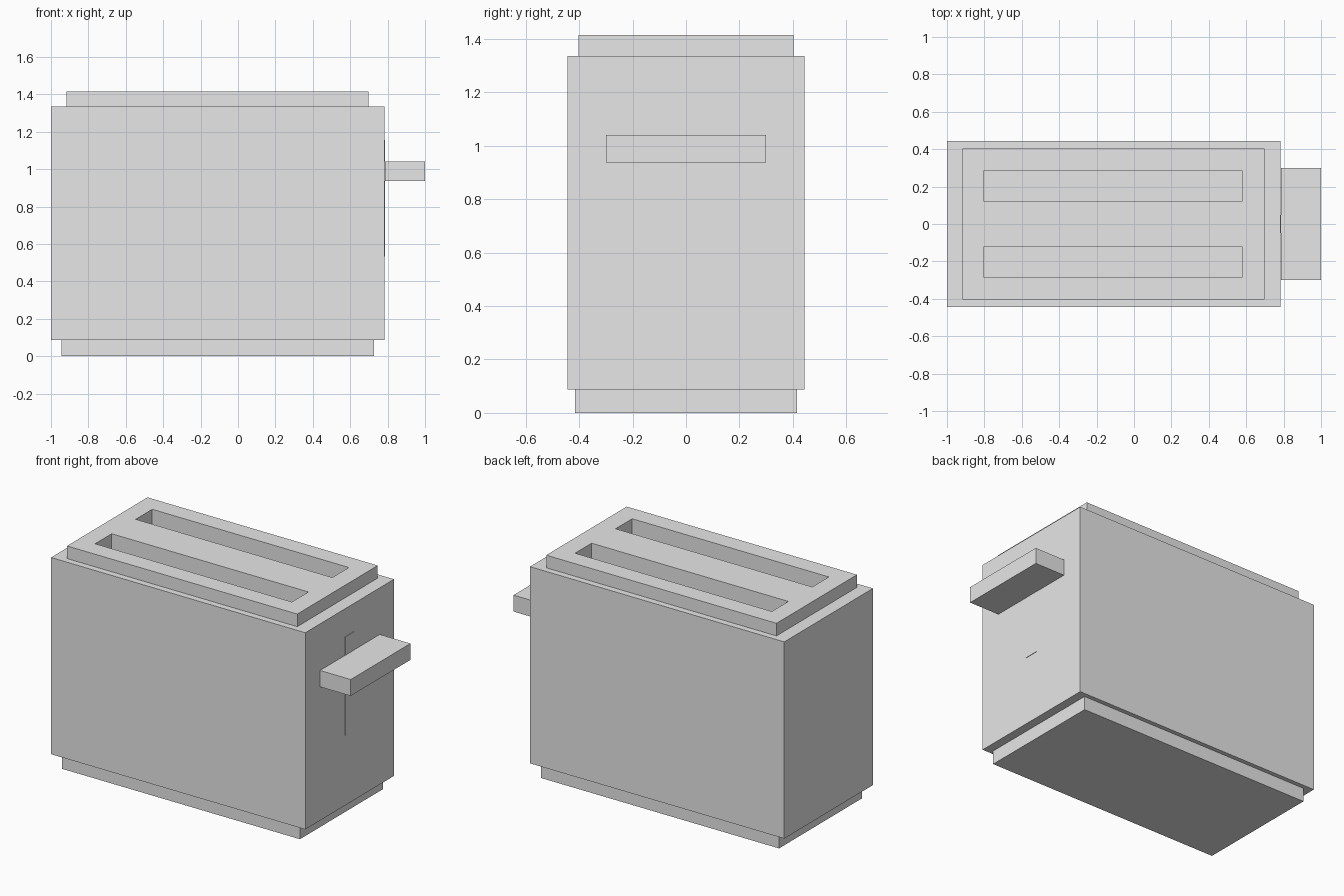
import bpy

if "Cube" in bpy.data.objects:
    bpy.data.objects.remove(bpy.data.objects["Cube"], do_unlink=True)

grey = bpy.data.materials.new("light grey")
grey.use_nodes = True
grey.diffuse_color = (0.8, 0.8, 0.8, 1)
grey.node_tree.nodes["Principled BSDF"].inputs["Base Color"].default_value = (0.8, 0.8, 0.8, 1)


def box(name, x, y, z):
    """Box spanning the given (low, high) ranges."""
    spans = (x, y, z)
    bpy.ops.mesh.primitive_cube_add(size=1, location=[(a + b) / 2 for a, b in spans])
    ob = bpy.context.object
    ob.name = name
    ob.scale = [b - a for a, b in spans]
    bpy.ops.object.transform_apply(location=False, rotation=False, scale=True)
    ob.data.materials.append(grey)
    return ob


def sym(half):
    return (-half, half)


# Housing
box("base", (-0.944, 0.726), sym(0.416), (0, 0.088))
body = box("body", (-1, 0.783), sym(0.444), (0.088, 1.335))
top_plate = box("top_plate", (-0.917, 0.698), sym(0.403), (1.335, 1.415))

# Bread slots cut through the top plate and down into the body
for side, y in (("front", (-0.286, -0.12)), ("back", (0.12, 0.286))):
    cutter = box(side + "_slot_cutter", (-0.802, 0.578), y, (0.3, 1.6))
    cutter.hide_render = True
    cutter.display_type = 'WIRE'
    for part in (body, top_plate):
        mod = part.modifiers.new(side + "_slot", 'BOOLEAN')
        mod.operation = 'DIFFERENCE'
        mod.solver = 'EXACT'
        mod.object = cutter
        bpy.context.view_layer.objects.active = part
        bpy.ops.object.modifier_apply(modifier=mod.name)
    bpy.data.objects.remove(cutter, do_unlink=True)

# Lever on the left end, with its thin track
box("lever_track", (0.781, 0.786), sym(0.048), (0.532, 1.157))
box("lever", (0.785, 1), sym(0.299), (0.937, 1.041))
